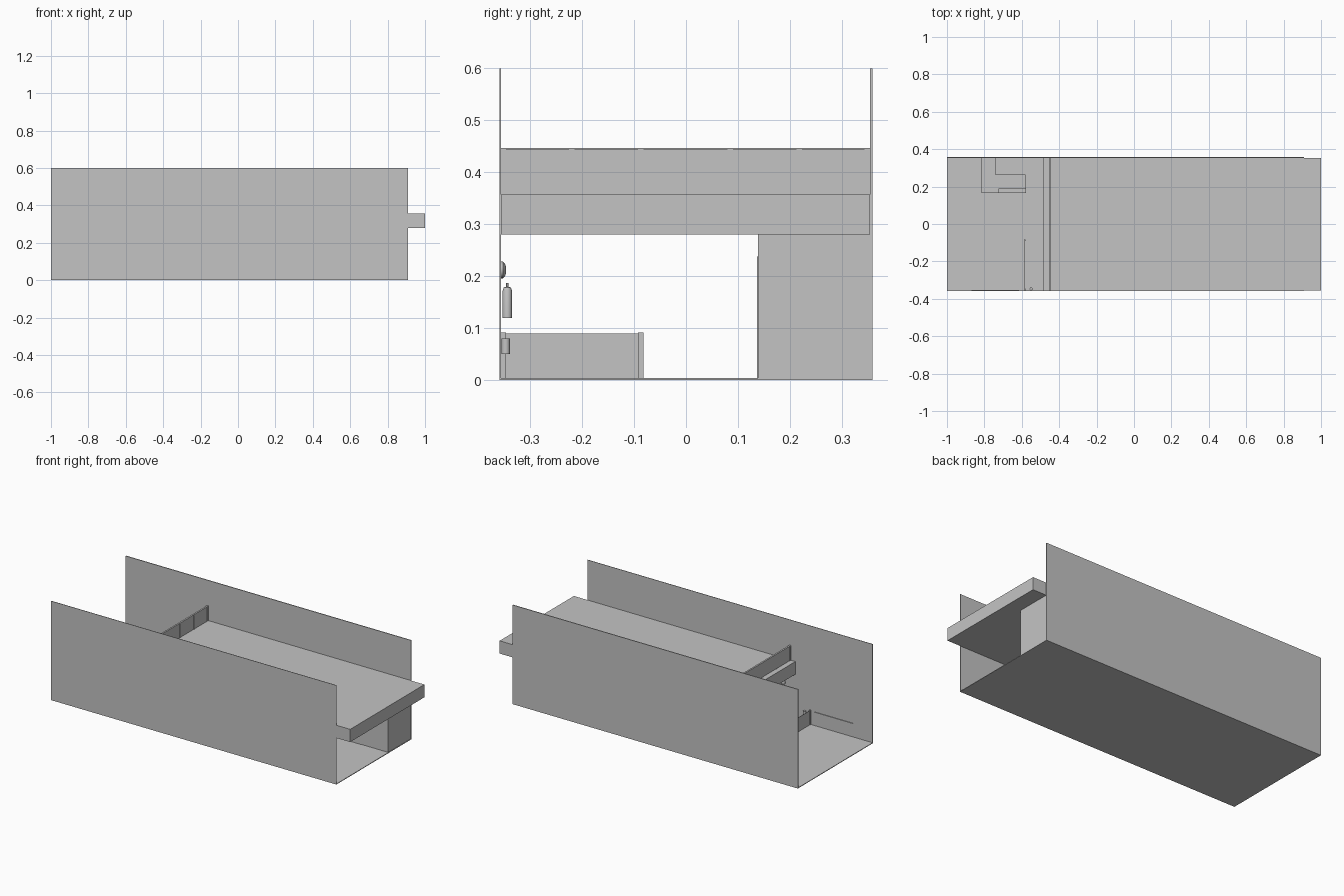
import bpy, bmesh, math

if "Cube" in bpy.data.objects:
    bpy.data.objects.remove(bpy.data.objects["Cube"])

grey = bpy.data.materials.new("plain grey")
grey.diffuse_color = (0.55, 0.55, 0.55, 1)
grey.use_nodes = True
grey.node_tree.nodes["Principled BSDF"].inputs["Base Color"].default_value = grey.diffuse_color


def finish(bm, name):
    me = bpy.data.meshes.new(name)
    bmesh.ops.recalc_face_normals(bm, faces=bm.faces)
    bm.to_mesh(me)
    bm.free()
    me.materials.append(grey)
    ob = bpy.data.objects.new(name, me)
    bpy.context.collection.objects.link(ob)
    return ob


def box(name, x0, x1, y0, y1, z0, z1):
    bm = bmesh.new()
    bmesh.ops.create_cube(bm, size=1)
    for v in bm.verts:
        v.co = (x1 if v.co.x > 0 else x0,
                y1 if v.co.y > 0 else y0,
                z1 if v.co.z > 0 else z0)
    return finish(bm, name)


def prism(name, outline, z0, z1):
    bm = bmesh.new()
    face = bm.faces.new([bm.verts.new((x, y, z0)) for x, y in outline])
    ext = bmesh.ops.extrude_face_region(bm, geom=[face])
    for v in ext["geom"]:
        if isinstance(v, bmesh.types.BMVert):
            v.co.z = z1
    return finish(bm, name)


def lathe(name, x, y, profile, axis="Z", n=20):
    """Turned part from (radius, height) points."""
    bm = bmesh.new()
    rings = []
    for r, h in profile:
        ring = []
        for i in range(n):
            a = 2 * math.pi * i / n
            c, s = r * math.cos(a), r * math.sin(a)
            ring.append(bm.verts.new((x + c, y + s, h) if axis == "Z"
                                     else (x + c, y + h, 0.212 + s)))
        rings.append(ring)
    for a, b in zip(rings, rings[1:]):
        for i in range(n):
            j = (i + 1) % n
            bm.faces.new((a[i], a[j], b[j], b[i]))
    bm.faces.new(rings[0])
    bm.faces.new(rings[-1])
    ob = finish(bm, name)
    bpy.context.view_layer.objects.active = ob
    ob.select_set(True)
    bpy.ops.object.shade_smooth_by_angle(angle=math.radians(35))
    ob.select_set(False)


# Shell: floor and two long side walls, ends left open
box("floor", -1, 0.91, -0.357, 0.354, 0, 0.004)
box("front_wall", -1, 0.91, -0.359, -0.356, 0, 0.6)
box("back_wall", -1, 0.91, 0.354, 0.359, 0, 0.6)

# Upper floor slab overhanging the right end
box("upper_floor", -0.483, 1, -0.356, 0.354, 0.28, 0.357)

# Enclosed rooms under the upper floor, with doors
box("lower_rooms", -0.45, 0.908, 0.139, 0.354, 0.004, 0.28)
for i, x in enumerate((-0.3, 0.2, 0.63)):
    box(f"room_door_{i + 1}", x, x + 0.1, 0.137, 0.139, 0.004, 0.238)

# Balustrade along the edge of the upper floor
for i, y in enumerate((-0.351, -0.22, -0.087, 0.085, 0.218, 0.349)):
    box(f"balustrade_post_{i + 1}", -0.453, -0.445, y - 0.005, y + 0.005, 0.357, 0.443)
box("balustrade_panel", -0.451, -0.447, -0.356, 0.354, 0.357, 0.443)
box("balustrade_rail", -0.454, -0.444, -0.356, 0.354, 0.443, 0.447)

# Low screen on the ground floor
for i, y in enumerate((-0.351, -0.087)):
    box(f"screen_post_{i + 1}", -0.588, -0.58, y - 0.005, y + 0.005, 0.004, 0.092)
box("screen_panel", -0.585, -0.583, -0.356, -0.087, 0.004, 0.09)

# Low panel fixed to the inside of the front wall
box("wall_panel", -0.87, -0.615, -0.356, -0.352, 0.012, 0.087)

# L-shaped reception desk with a raised ledge
prism("desk", [(-0.815, 0.354), (-0.815, 0.165), (-0.58, 0.165),
               (-0.58, 0.265), (-0.74, 0.265), (-0.74, 0.354)], 0.004, 0.09)
box("desk_ledge", -0.725, -0.578, 0.165, 0.19, 0.09, 0.12)

# Extinguisher, alarm disc and small canister on the front wall
lathe("extinguisher", -0.4, -0.344, [(0.009, 0.12), (0.009, 0.172), (0.007, 0.178),
                                     (0.002, 0.18), (0.002, 0.187)])
lathe("alarm_disc", -0.4, -0.356, [(0.016, 0), (0.016, 0.004), (0.011, 0.008),
                                   (0.004, 0.01)], axis="Y")
lathe("canister", -0.55, -0.347, [(0.008, 0.05), (0.008, 0.08)])
